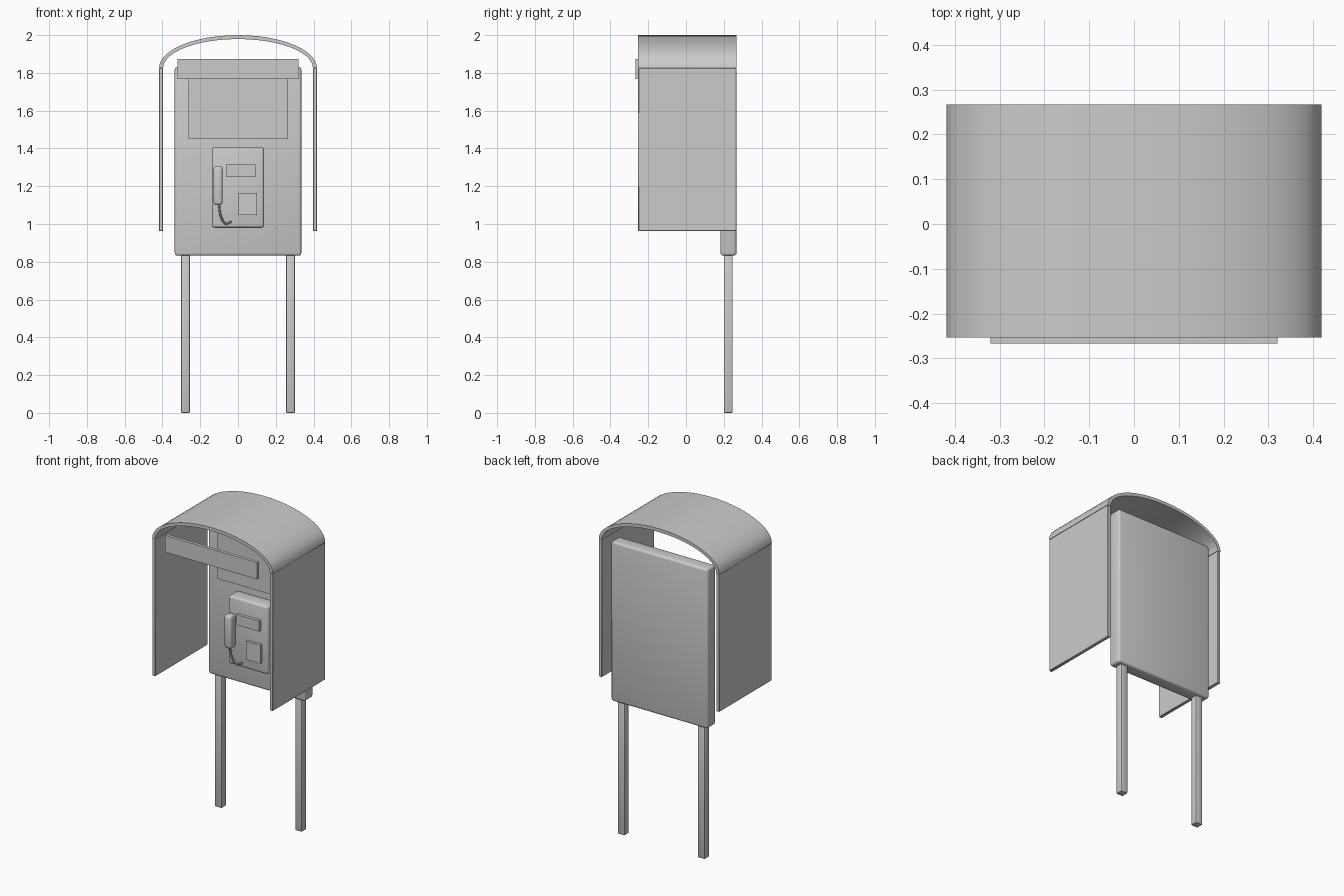
import bpy, bmesh, math

if "Cube" in bpy.data.objects:
    bpy.data.objects.remove(bpy.data.objects["Cube"])

mat = bpy.data.materials.new("plain grey")
mat.diffuse_color = (0.6, 0.6, 0.6, 1)
mat.use_nodes = True
mat.node_tree.nodes["Principled BSDF"].inputs["Base Color"].default_value = mat.diffuse_color


def finish(ob, angle=40):
    ob.data.materials.append(mat)
    bpy.ops.object.select_all(action='DESELECT')
    ob.select_set(True)
    bpy.context.view_layer.objects.active = ob
    bpy.ops.object.shade_smooth_by_angle(angle=math.radians(angle))
    return ob


def mesh_object(name, bm):
    bmesh.ops.recalc_face_normals(bm, faces=bm.faces)
    me = bpy.data.meshes.new(name)
    bm.to_mesh(me)
    bm.free()
    ob = bpy.data.objects.new(name, me)
    bpy.context.collection.objects.link(ob)
    return finish(ob)


def box(name, x, y, z, bevel=0.0, segments=3):
    """Box from (min, max) ranges, with optional rounded edges."""
    bm = bmesh.new()
    bmesh.ops.create_cube(bm, size=1)
    for v in bm.verts:
        v.co = [(r[0] + r[1]) / 2 + c * (r[1] - r[0]) for r, c in zip((x, y, z), v.co)]
    if bevel:
        bmesh.ops.bevel(bm, geom=bm.edges[:], offset=bevel, segments=segments,
                        profile=0.5, affect='EDGES')
    return mesh_object(name, bm)


FRONT, BACK = -0.253, 0.267
OUT, THICK = 0.418, 0.021
SPRING = 1.825

# arched roof: half-ellipse shell
N = 24
profile = []
for k in range(N + 1):
    a = math.pi * k / N
    profile.append((OUT * math.cos(a), SPRING + 0.175 * math.sin(a)))
for k in range(N, -1, -1):
    a = math.pi * k / N
    profile.append(((OUT - THICK) * math.cos(a), SPRING + (0.175 - THICK) * math.sin(a)))
bm = bmesh.new()
rings = [[bm.verts.new((px, y, pz)) for px, pz in profile] for y in (FRONT, BACK)]
M = len(profile)
for i in range(M):
    j = (i + 1) % M
    bm.faces.new((rings[0][i], rings[0][j], rings[1][j], rings[1][i]))
for ring in rings:
    for k in range(N):
        bm.faces.new((ring[k], ring[k + 1], ring[M - 2 - k], ring[M - 1 - k]))
mesh_object("arched_roof", bm)

# side screens and legs, mirrored left and right
for s, side in ((-1, "left"), (1, "right")):
    box(side + "_side_screen", sorted((s * OUT, s * (OUT - THICK))), (FRONT, BACK),
        (0.962, SPRING), 0.003, 1)
    box(side + "_leg", sorted((s * 0.254, s * 0.302)), (0.2, 0.247), (0, 0.86), 0.006, 2)

# back panel, header board and sign
box("back_panel", (-0.335, 0.335), (0.183, BACK), (0.832, 1.832), 0.014)
box("header_board", (-0.32, 0.32), (-0.267, -0.247), (1.768, 1.873))
box("sign_plate", (-0.262, 0.262), (0.17, 0.19), (1.45, 1.79))

# telephone
box("telephone_body", (-0.138, 0.138), (0.097, 0.19), (0.98, 1.406), 0.014)
box("display", (-0.064, 0.092), (0.078, 0.105), (1.248, 1.314))
box("keypad", (0.0, 0.1), (0.081, 0.105), (1.047, 1.163))
box("handset", (-0.13, -0.081), (0.042, 0.1), (1.1, 1.307), 0.016)

# handset cord
cu = bpy.data.curves.new("handset_cord", 'CURVE')
cu.dimensions = '3D'
cu.bevel_depth = 0.006
cu.bevel_resolution = 2
cu.use_fill_caps = True
sp = cu.splines.new('POLY')
path = [(-0.102, 0.068, 1.11), (-0.094, 0.068, 1.05), (-0.08, 0.072, 1.015),
        (-0.065, 0.078, 0.999), (-0.036, 0.092, 1.012)]
sp.points.add(len(path) - 1)
for p, co in zip(sp.points, path):
    p.co = (*co, 1)
ob = bpy.data.objects.new("handset_cord", cu)
bpy.context.collection.objects.link(ob)
bpy.ops.object.select_all(action='DESELECT')
ob.select_set(True)
bpy.context.view_layer.objects.active = ob
bpy.ops.object.convert(target='MESH')
finish(bpy.context.view_layer.objects.active)
